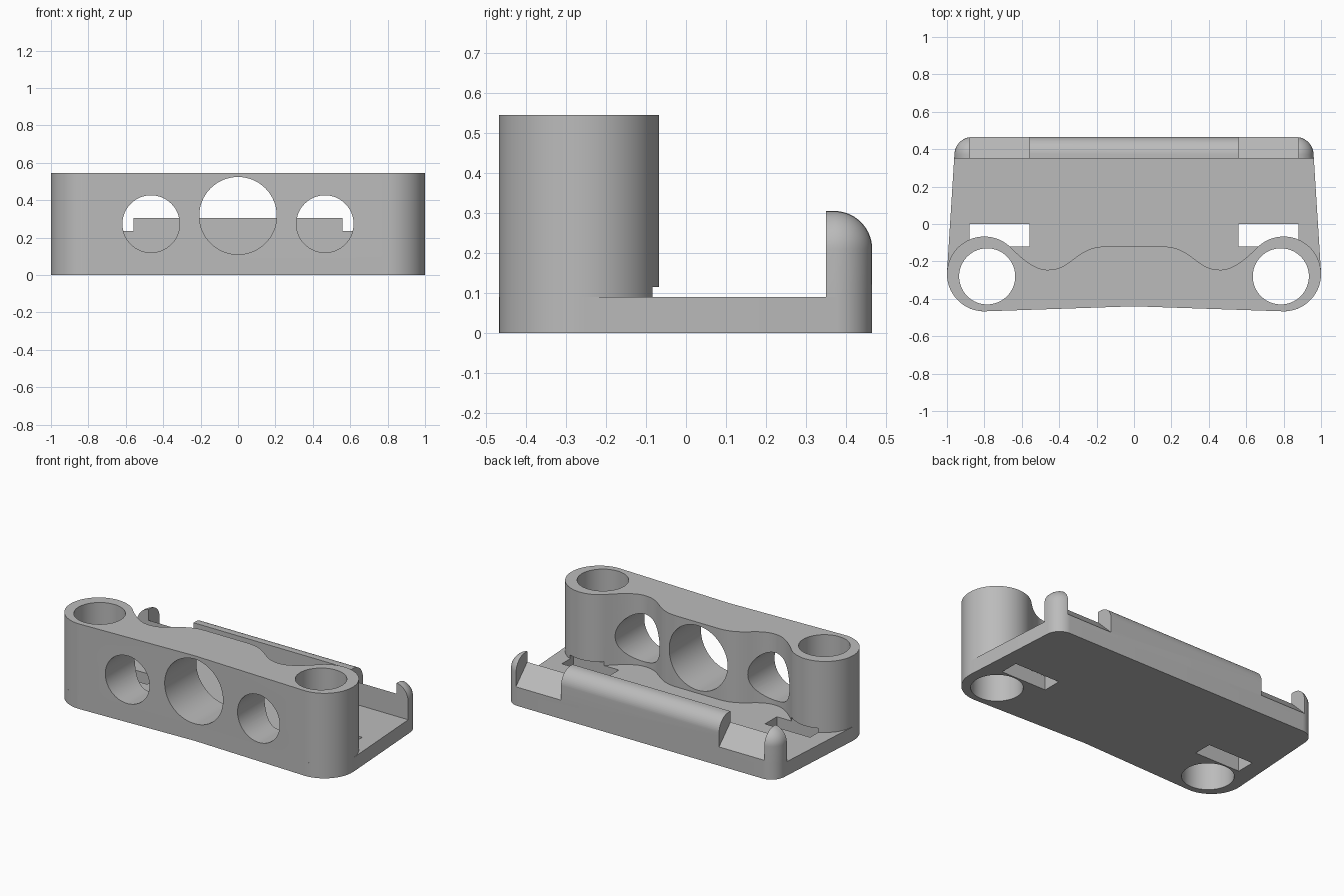
import bpy, bmesh, math
from mathutils import Vector

if "Cube" in bpy.data.objects:
    bpy.data.objects.remove(bpy.data.objects["Cube"])

grey = bpy.data.materials.new("light grey")
grey.use_nodes = True
grey.diffuse_color = (0.5, 0.5, 0.5, 1)
grey.node_tree.nodes["Principled BSDF"].inputs["Base Color"].default_value = (0.5, 0.5, 0.5, 1)

PLATE_TOP, BLOCK_TOP, LIP_TOP = 0.09, 0.545, 0.305
BOSS, BOSS_R = (0.8, -0.267), 0.2
CORNER, CORNER_R = (0.865, 0.37), 0.095


def arc(center, r, start, end, n):
    angles = [math.radians(start + (end - start) * i / n) for i in range(n + 1)]
    return [(center[0] + r * math.cos(a), center[1] + r * math.sin(a)) for a in angles]


def bezier(a, b, c, d, n=16):
    pts = []
    for i in range(1, n + 1):
        t = i / n
        s = 1 - t
        pts.append(tuple(s**3 * p + 3 * s * s * t * q + 3 * s * t * t * u + t**3 * v
                         for p, q, u, v in zip(a, b, c, d)))
    return pts


def mirrored(half):
    """Close a right-hand outline with its mirror image in x."""
    return half + [(-x, y) for x, y in reversed(half) if abs(x) > 1e-5]


def to_object(bm, name):
    bmesh.ops.recalc_face_normals(bm, faces=bm.faces[:])
    mesh = bpy.data.meshes.new(name)
    bm.to_mesh(mesh)
    bm.free()
    mesh.materials.append(grey)
    obj = bpy.data.objects.new(name, mesh)
    bpy.context.collection.objects.link(obj)
    return obj


def prism(name, outline, start, end, axis="z"):
    """Extrude an outline along z (x, y), y (x, z) or x (y, z)."""
    place = {"z": lambda p, h: (p[0], p[1], h),
             "y": lambda p, h: (p[0], h, p[1]),
             "x": lambda p, h: (h, p[0], p[1])}[axis]
    bm = bmesh.new()
    low = [bm.verts.new(place(p, start)) for p in outline]
    high = [bm.verts.new(place(p, end)) for p in outline]
    bm.faces.new(low)
    bm.faces.new(high)
    for i in range(len(low)):
        j = (i + 1) % len(low)
        bm.faces.new((low[i], low[j], high[j], high[i]))
    return to_object(bm, name)


def cut(obj, cutter):
    mod = obj.modifiers.new("cut", "BOOLEAN")
    mod.operation, mod.solver, mod.object = "DIFFERENCE", "EXACT", cutter
    bpy.ops.object.select_all(action="DESELECT")
    bpy.context.view_layer.objects.active = obj
    obj.select_set(True)
    bpy.ops.object.modifier_apply(modifier="cut")
    bpy.data.objects.remove(cutter)


def circle(center, r, n=64):
    return arc(center, r, 0, 360, n)[:-1]


# Base plate with rounded back corners
plate = prism("base_plate", mirrored(
    [(0, -0.44)] + arc(BOSS, BOSS_R, -90, 4, 24) + arc(CORNER, CORNER_R, 4, 90, 16)),
    0, PLATE_TOP)

# Tall front block: two round bosses joined by a wavy-backed wall
dip, flat = (0.46, -0.245), (0.15, -0.12)
boss_arc = arc(BOSS, BOSS_R, -90, 135, 48)
block = prism("front_block", mirrored(
    [(0, -0.44)] + boss_arc
    + bezier(boss_arc[-1], (0.58, -0.205), (0.52, dip[1]), dip)
    + bezier(dip, (0.33, dip[1]), (0.31, flat[1]), flat)),
    PLATE_TOP, BLOCK_TOP)

# Vertical boss bores and rectangular slots
slot = [(0.56, -0.12), (0.88, -0.12), (0.88, 0), (0.56, 0)]
for side in (-1, 1):
    for part in (plate, block):
        cut(part, prism("bore", circle((side * 0.785, -0.28), 0.15), -0.1, 0.7))
        cut(part, prism("slot", [(side * x, y) for x, y in slot], -0.1, 0.115))

# Horizontal round openings through the block
for x, z, r in ((0, 0.317, 0.207), (0.465, 0.273, 0.153), (-0.465, 0.273, 0.153)):
    cut(block, prism("opening", circle((x, z), r), -0.7, 0.2, "y"))

# Back lip: a hull over rounded corners, trimmed to a flat inner face
bm = bmesh.new()
steps = 14
for side in (-1, 1):
    for y in (CORNER[1] - 0.2, CORNER[1]):
        for i in range(steps + 1):
            tilt = math.pi / 2 * i / steps
            ring = arc((CORNER[0], y), CORNER_R * math.cos(tilt), 0, 90, steps)
            z = LIP_TOP - CORNER_R + CORNER_R * math.sin(tilt)
            for px, py in ring:
                bm.verts.new((side * px, py, z))
                if i == 0:
                    bm.verts.new((side * px, py, PLATE_TOP))
bmesh.ops.remove_doubles(bm, verts=bm.verts[:], dist=1e-5)
hull = bmesh.ops.convex_hull(bm, input=bm.verts[:])
loose = {v for v in hull["geom_interior"] + hull["geom_unused"]
         if isinstance(v, bmesh.types.BMVert)}
bmesh.ops.delete(bm, geom=list(loose), context="VERTS")
trim = bmesh.ops.bisect_plane(bm, geom=bm.verts[:] + bm.edges[:] + bm.faces[:],
                              plane_co=Vector((0, 0.35, 0)), plane_no=Vector((0, 1, 0)),
                              clear_inner=True)
bmesh.ops.holes_fill(bm, edges=[e for e in bm.edges if e.is_boundary])
lip = to_object(bm, "back_lip")

# Sloped gaps separating the corner posts from the centre lip
gap = [(0.3, 0.285), (0.52, 0.065), (0.52, 0.5), (0.3, 0.5)]
for side in (-1, 1):
    cut(lip, prism("gap", gap, side * 0.56, side * 0.88, "x"))

# Smooth curved walls, keep edges sharp
for part in (plate, block, lip):
    bpy.ops.object.select_all(action="DESELECT")
    bpy.context.view_layer.objects.active = part
    part.select_set(True)
    bpy.ops.object.shade_smooth_by_angle(angle=math.radians(30))
